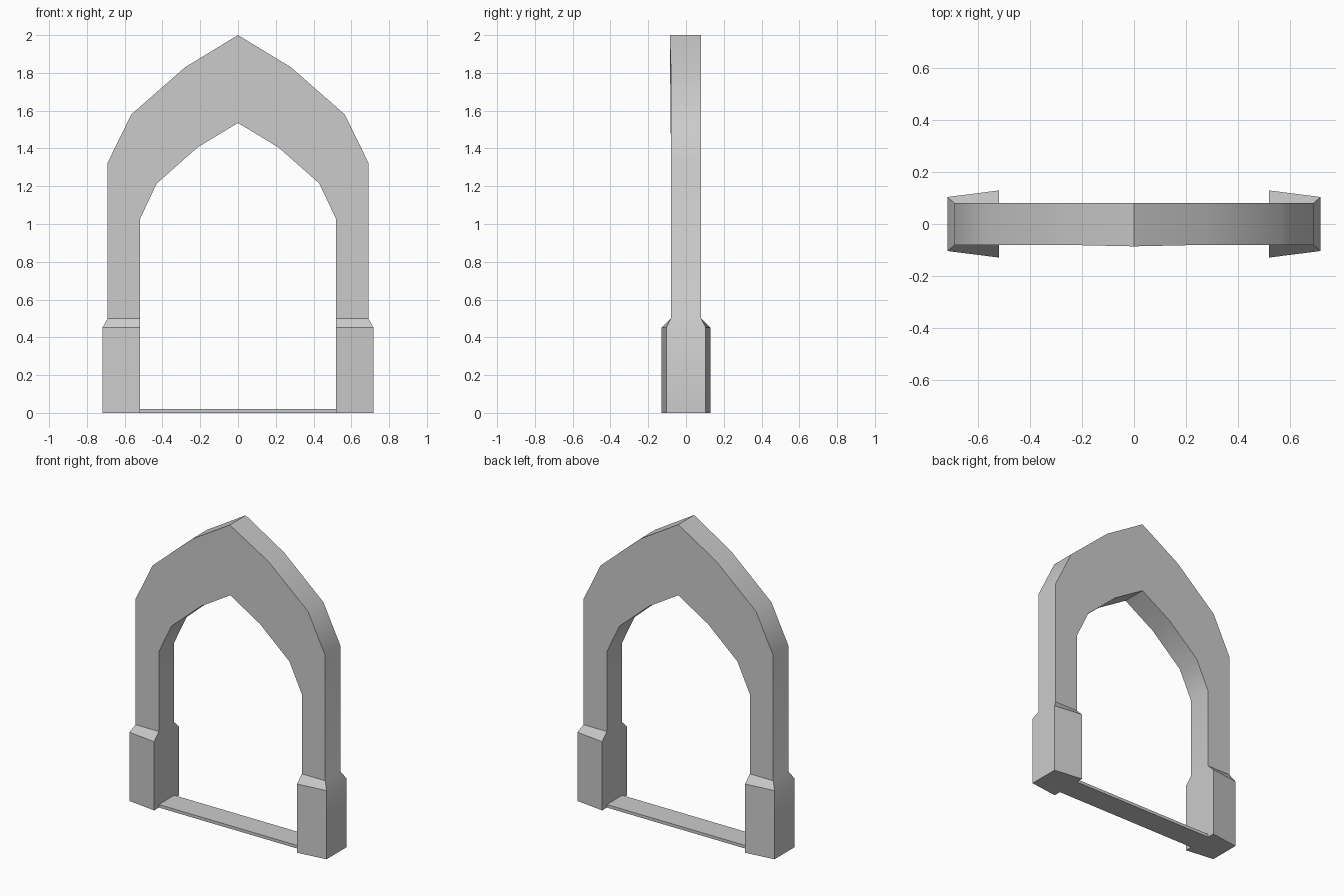
import bpy, bmesh
from mathutils import Vector

if "Cube" in bpy.data.objects:
    bpy.data.objects.remove(bpy.data.objects["Cube"])


def make_object(name, bm):
    bmesh.ops.recalc_face_normals(bm, faces=bm.faces)
    mesh = bpy.data.meshes.new(name)
    bm.to_mesh(mesh)
    bm.free()
    obj = bpy.data.objects.new(name, mesh)
    bpy.context.collection.objects.link(obj)
    return obj


# Cross-sections of the right half, floor to apex:
# inner x, inner z, inner half depth, outer x, outer z, outer half depth
HALF = [
    (0.52, 0.00, 0.129, 0.717, 0.00, 0.104),    # plinth bottom
    (0.52, 0.452, 0.129, 0.717, 0.452, 0.104),  # plinth top
    (0.52, 0.50, 0.08, 0.69, 0.50, 0.08),       # top of plinth bevel
    (0.52, 1.025, 0.08, 0.69, 1.325, 0.08),     # springing
    (0.43, 1.215, 0.08, 0.565, 1.58, 0.08),
    (0.215, 1.405, 0.08, 0.28, 1.83, 0.08),
    (0.00, 1.535, 0.08, 0.00, 2.00, 0.08),      # apex
]

# Archway: loft the sections up one side and down the other
bm = bmesh.new()
left = [(-xi, zi, yi, -xo, zo, yo) for xi, zi, yi, xo, zo, yo in HALF]
rings = []
for xi, zi, yi, xo, zo, yo in HALF + left[-2::-1]:
    front = 0.086 if zo == 2.0 else yo  # apex leans slightly forward
    rings.append([bm.verts.new(co) for co in (
        (xi, -yi, zi), (xo, -front, zo), (xo, yo, zo), (xi, yi, zi))])
for a, b in zip(rings, rings[1:]):
    for i in range(4):
        j = (i + 1) % 4
        bm.faces.new((a[i], a[j], b[j], b[i]))
bm.faces.new(rings[0])
bm.faces.new(rings[-1])
archway = make_object("archway", bm)

# Threshold: thin sill between the two plinths
bm = bmesh.new()
bmesh.ops.create_cube(bm, size=1)
bmesh.ops.scale(bm, vec=Vector((1.04, 0.16, 0.02)), verts=bm.verts)
bmesh.ops.translate(bm, vec=Vector((0, 0, 0.01)), verts=bm.verts)
make_object("threshold", bm)

# Soft shading around the curve, crisp corners elsewhere
bpy.context.view_layer.objects.active = archway
archway.select_set(True)
bpy.ops.object.shade_smooth_by_angle(angle=0.5236)
